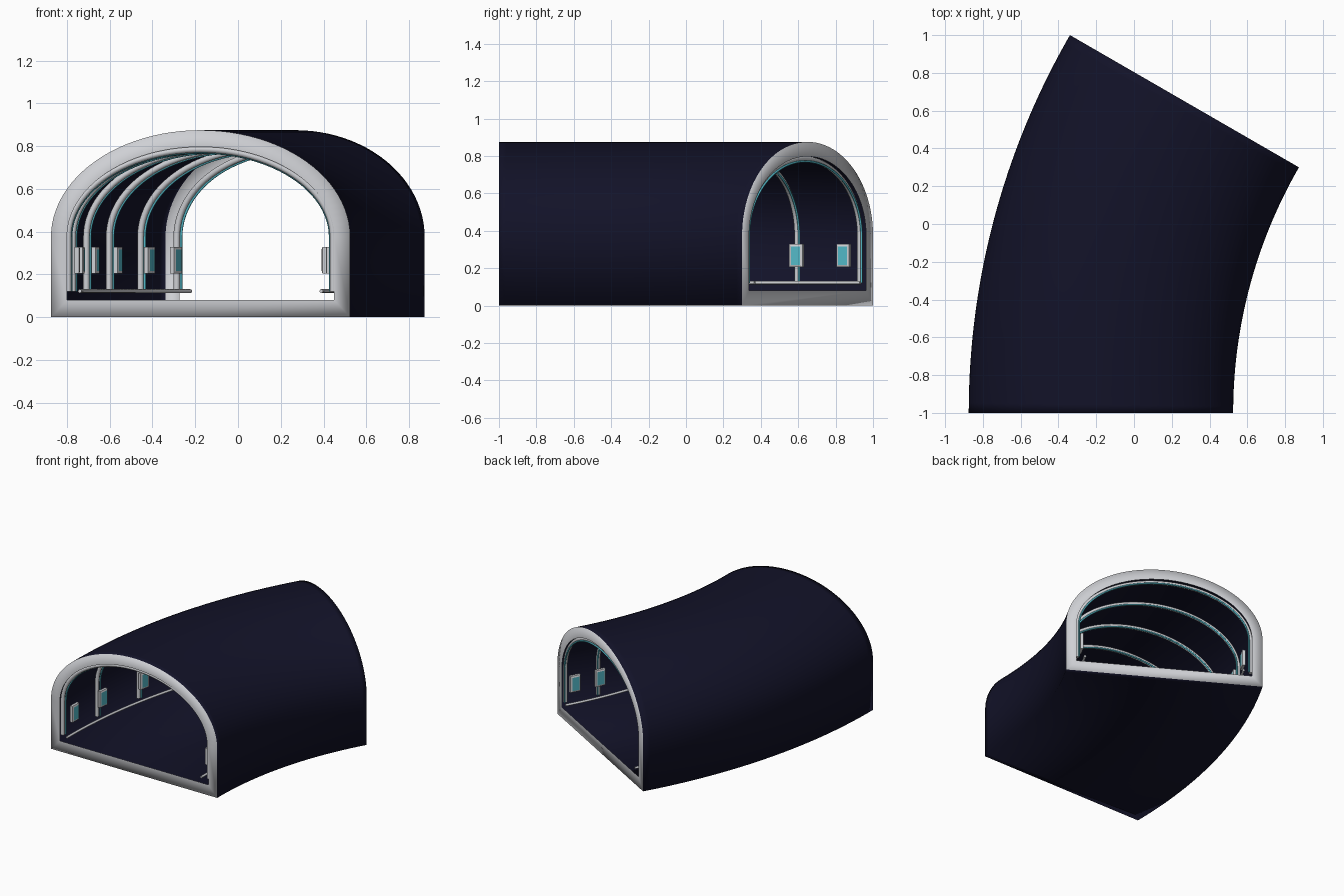
import bpy, bmesh, math
from mathutils import Matrix, Vector

cube = bpy.data.objects.get("Cube")
if cube:
    bpy.data.objects.remove(cube, do_unlink=True)

CENTRE_X, CENTRE_Y, RADIUS, SWEEP = 3.125, -1.0, 3.3, 30.0
SPRING = 0.375      # height where the walls turn into the vault


def material(name, colour):
    m = bpy.data.materials.new(name)
    m.use_nodes = True
    m.diffuse_color = (*colour, 1)
    bsdf = m.node_tree.nodes["Principled BSDF"]
    bsdf.inputs["Base Color"].default_value = (*colour, 1)
    bsdf.inputs["Roughness"].default_value = 0.6
    return m


NAVY = material("dark navy", (0.006, 0.006, 0.021))
GREY = material("light grey", (0.62, 0.63, 0.66))
TEAL = material("teal glow", (0.09, 0.5, 0.6))


def place(angle, offset, z):
    """Point on the bend; positive offset is towards the outside of the curve."""
    a, r = math.radians(angle), RADIUS + offset
    return Vector((CENTRE_X - r * math.cos(a), CENTRE_Y + r * math.sin(a), z))


def arch(half, bottom, top, steps=48):
    """Straight walls with a half-elliptical vault, from one foot to the other."""
    pts = [(half, bottom)]
    for i in range(steps + 1):
        t = math.pi * i / steps
        pts.append((half * math.cos(t), SPRING + (top - SPRING) * math.sin(t)))
    return pts + [(-half, bottom)]


def add_object(name, data, *mats):
    ob = bpy.data.objects.new(name, data)
    for m in mats:
        data.materials.append(m)
    bpy.context.collection.objects.link(ob)
    return ob


def tube(name, points, radius, mat):
    cu = bpy.data.curves.new(name, "CURVE")
    cu.dimensions = "3D"
    cu.bevel_depth = radius
    cu.bevel_resolution = 2
    cu.use_fill_caps = True
    sp = cu.splines.new("POLY")
    sp.points.add(len(points) - 1)
    for p, co in zip(sp.points, points):
        p.co = (*co, 1)
    return add_object(name, cu, mat)


# Tunnel shell with a flat portal frame at each end
def build_shell():
    bm = bmesh.new()
    outer, inner = arch(0.7, 0, 0.875), arch(0.625, 0.08, 0.797)
    n, steps = len(outer), 40

    def ring(profile, angle):
        return [bm.verts.new(place(angle, u, z)) for u, z in profile]

    def bridge(a, b, index):
        for i in range(n):
            j = (i + 1) % n
            bm.faces.new((a[i], a[j], b[j], b[i])).material_index = index

    rings = [ring(outer, SWEEP * i / steps) for i in range(steps + 1)]
    for a, b in zip(rings, rings[1:]):
        bridge(a, b, 0)
    bridge(ring(inner, 0), rings[0], 1)
    bridge(rings[-1], ring(inner, SWEEP), 1)
    bmesh.ops.recalc_face_normals(bm, faces=bm.faces)
    for f in bm.faces:
        f.smooth = True
    me = bpy.data.meshes.new("tunnel_shell")
    bm.to_mesh(me)
    bm.free()
    add_object("tunnel_shell", me, NAVY, GREY)


build_shell()

# Ribs, each with a thin light strip behind it
for k, angle in enumerate((0.4, 6, 12, 18, 24, 29.5)):
    tube(f"rib_{k + 1}", [place(angle, u, z) for u, z in arch(0.62, 0.12, 0.785)], 0.015, GREY)
    tube(f"light_strip_{k + 1}",
         [place(angle + 0.25, u, z) for u, z in arch(0.606, 0.12, 0.771)], 0.006, TEAL)

# Low rails along both walls
for side, sign in (("outer", 1), ("inner", -1)):
    tube(f"{side}_rail", [place(SWEEP * i / 40, sign * 0.565, 0.122) for i in range(41)],
         0.009, GREY)


# Wall panel with an inset screen facing the middle of the tunnel
def panel(name, angle, sign):
    bm = bmesh.new()
    bmesh.ops.create_cube(bm, size=1)
    bmesh.ops.scale(bm, vec=(0.02, 0.078, 0.124), verts=bm.verts)
    front = [f for f in bm.faces if f.normal.x > 0.9]
    bmesh.ops.inset_region(bm, faces=front, thickness=0.017, depth=0)
    bmesh.ops.translate(bm, vec=(0.004, 0, 0), verts=front[0].verts)
    front[0].material_index = 1
    turn = math.radians(-angle) + (0 if sign > 0 else math.pi)
    bm.transform(Matrix.Translation(place(angle, sign * 0.58, 0.267))
                 @ Matrix.Rotation(turn, 4, "Z"))
    me = bpy.data.meshes.new(name)
    bm.to_mesh(me)
    bm.free()
    add_object(name, me, GREY, TEAL)


for side, sign in (("outer", 1), ("inner", -1)):
    for k, angle in enumerate((1.65, 6.2, 12.2, 18.2, 24.2, 28.35)):
        panel(f"{side}_panel_{k + 1}", angle, sign)
